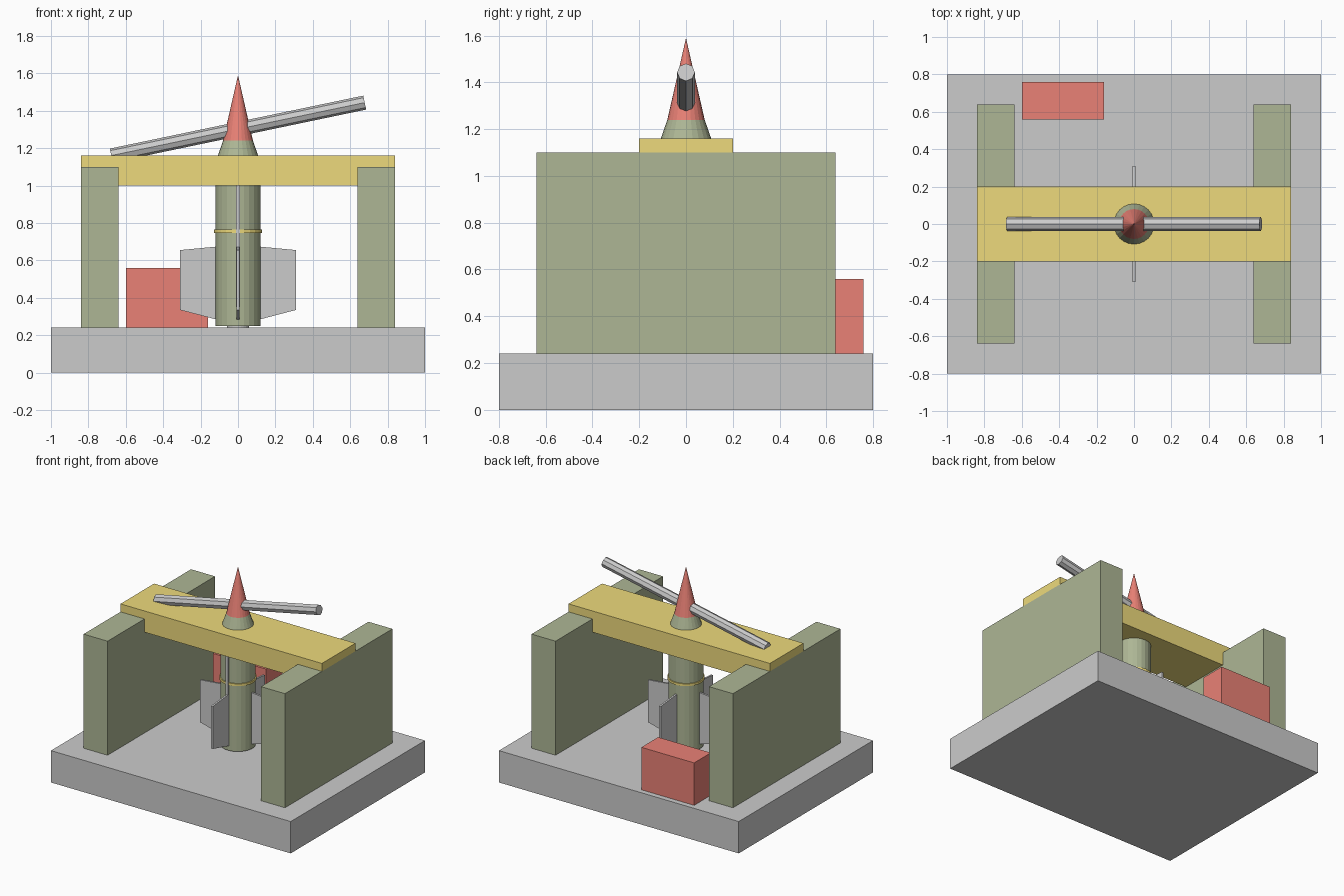
import bpy
import bmesh
from math import radians, pi
from mathutils import Matrix

if "Cube" in bpy.data.objects:
    bpy.data.objects.remove(bpy.data.objects["Cube"])


def material(name, rgb):
    m = bpy.data.materials.new(name)
    m.diffuse_color = (*rgb, 1)
    m.use_nodes = True
    m.node_tree.nodes["Principled BSDF"].inputs["Base Color"].default_value = m.diffuse_color
    return m


GREEN = material("olive_green", (0.42, 0.47, 0.30))
RED = material("red", (0.82, 0.22, 0.18))
YELLOW = material("yellow", (0.85, 0.70, 0.20))


def finish(name, bm, mat=None):
    bmesh.ops.recalc_face_normals(bm, faces=bm.faces)
    me = bpy.data.meshes.new(name)
    bm.to_mesh(me)
    bm.free()
    ob = bpy.data.objects.new(name, me)
    bpy.context.collection.objects.link(ob)
    if mat:
        me.materials.append(mat)
    return ob


def box(name, lo, hi, mat=None):
    size = [b - a for a, b in zip(lo, hi)]
    mid = [(a + b) / 2 for a, b in zip(lo, hi)]
    bm = bmesh.new()
    bmesh.ops.create_cube(bm, size=1, matrix=Matrix.Translation(mid) @ Matrix.Diagonal((*size, 1)))
    return finish(name, bm, mat)


def cone(name, r1, r2, z1, z2, mat=None, sides=24):
    bm = bmesh.new()
    bmesh.ops.create_cone(bm, cap_ends=True, segments=sides, radius1=r1, radius2=r2,
                          depth=z2 - z1, matrix=Matrix.Translation((0, 0, (z1 + z2) / 2)))
    return finish(name, bm, mat)


# Base slab, two side walls, the cross beam and the equipment crate
box("base_slab", (-1, -0.8, 0), (1, 0.8, 0.24))
for side, x in (("left", -0.74), ("right", 0.74)):
    box(side + "_wall", (x - 0.1, -0.64, 0.24), (x + 0.1, 0.64, 1.1), GREEN)
box("cross_beam", (-0.84, -0.2, 1.0), (0.84, 0.2, 1.16), YELLOW)
box("equipment_crate", (-0.6, 0.56, 0.24), (-0.16, 0.76, 0.56), RED)

# Rocket: nozzle, body, band, shoulder and nose
cone("rocket_nozzle", 0.06, 0.06, 0.22, 0.26)
cone("rocket_body", 0.12, 0.12, 0.25, 1.125, GREEN)
cone("rocket_band", 0.128, 0.128, 0.747, 0.764, YELLOW)
cone("rocket_shoulder", 0.12, 0.08, 1.125, 1.24, GREEN)
cone("rocket_nose", 0.08, 0, 1.24, 1.59, RED)

# Cable strip down the front of the rocket
box("cable_strip", (-0.01, -0.132, 0.35), (0.01, -0.11, 1.05))

# Four fins around the rocket
for i in range(4):
    bm = bmesh.new()
    profile = [(0.1, 0.28), (0.31, 0.335), (0.31, 0.655), (0.1, 0.675)]
    face = bm.faces.new([bm.verts.new((x, -0.007, z)) for x, z in profile])
    ext = bmesh.ops.extrude_face_region(bm, geom=[face])
    moved = [g for g in ext["geom"] if isinstance(g, bmesh.types.BMVert)]
    bmesh.ops.translate(bm, verts=moved, vec=(0, 0.014, 0))
    fin = finish(f"fin_{i + 1}", bm)
    fin.rotation_euler.z = i * pi / 2

# Tilted eight-sided rod through the nose
rod = cone("tilted_rod", 0.038, 0.038, -0.692, 0.692, sides=8)
rod.location = (0, 0, 1.302)
rod.rotation_euler.y = radians(90 - 11.8)
